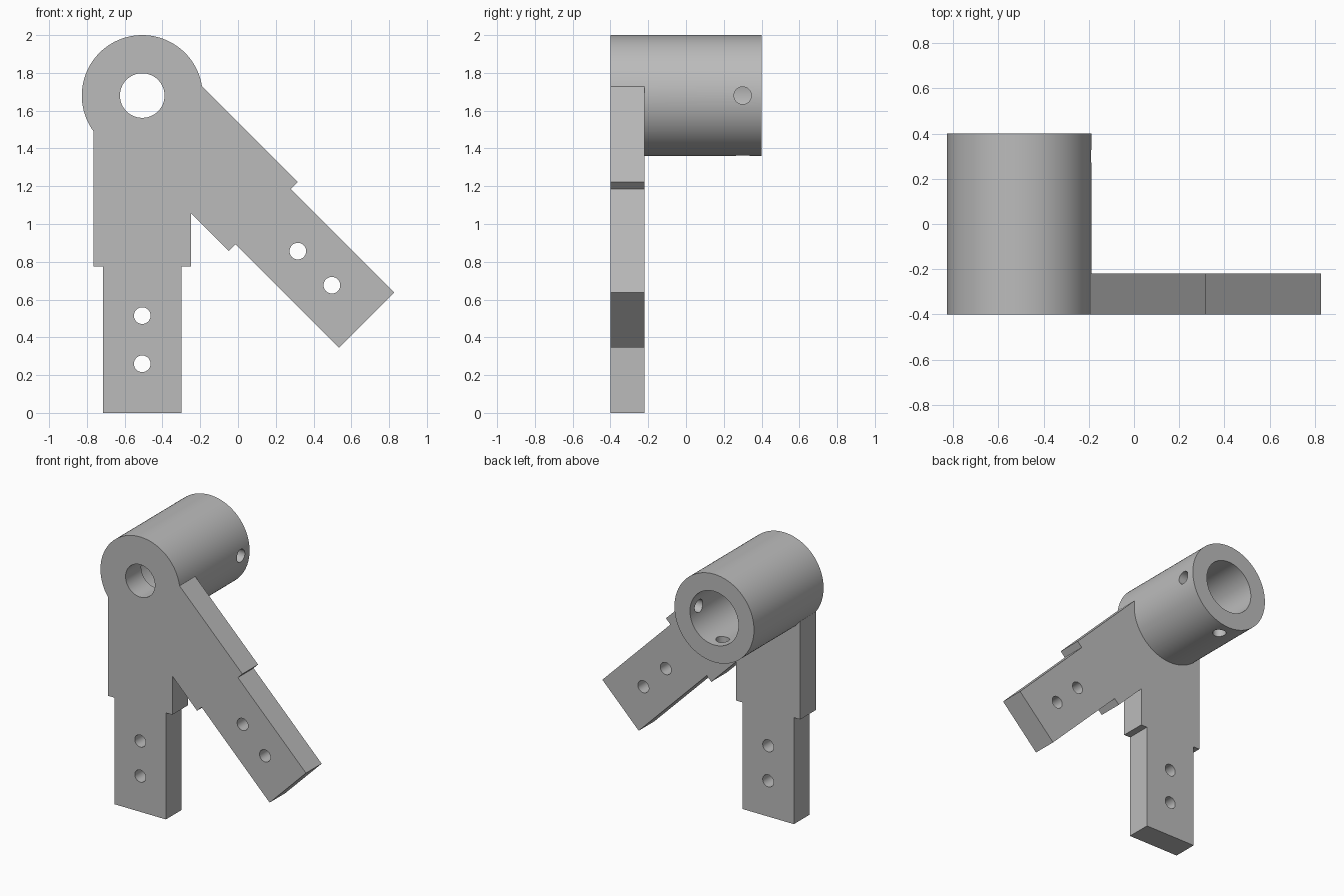
import bpy, bmesh, math
from mathutils import Matrix, Vector

if "Cube" in bpy.data.objects:
    bpy.data.objects.remove(bpy.data.objects["Cube"])

PIVOT = Vector((-0.507, 0, 1.68))      # axis of the sleeve
FRONT, PLATE_BACK, BACK = -0.4, -0.22, 0.4


def make_object(name, bm):
    bmesh.ops.recalc_face_normals(bm, faces=bm.faces)
    mesh = bpy.data.meshes.new(name)
    bm.to_mesh(mesh)
    bm.free()
    obj = bpy.data.objects.new(name, mesh)
    bpy.context.collection.objects.link(obj)
    return obj


def cylinder(name, start, end, radius, segments=48):
    start, end = Vector(start), Vector(end)
    axis = end - start
    turn = axis.to_track_quat('Z', 'Y').to_matrix().to_4x4()
    bm = bmesh.new()
    bmesh.ops.create_cone(bm, cap_ends=True, segments=segments, radius1=radius,
                          radius2=radius, depth=axis.length,
                          matrix=Matrix.Translation((start + end) / 2) @ turn)
    return make_object(name, bm)


def combine(target, other, operation):
    mod = target.modifiers.new(operation.lower(), 'BOOLEAN')
    mod.operation = operation
    mod.solver = 'EXACT'
    mod.object = other
    bpy.context.view_layer.objects.active = target
    bpy.ops.object.modifier_apply(modifier=mod.name)
    bpy.data.objects.remove(other)


def on_leg(angle, across, down):
    """Point on a leg that hangs from the pivot, swung by angle."""
    c, s = math.cos(angle), math.sin(angle)
    return PIVOT + Vector((across * c + down * s, 0, across * s - down * c))


# Sleeve
bracket = cylinder("hinge_bracket", (PIVOT.x, FRONT, PIVOT.z),
                   (PIVOT.x, BACK, PIVOT.z), 0.32, 128)

# Two stepped flat legs, one vertical and one swung out by 45 degrees
half = [(0.258, 0), (0.258, 0.905), (0.207, 0.905), (0.207, 1.68)]
outline = half + [(-a, d) for a, d in reversed(half)]
angles = (0, math.radians(45))
for angle in angles:
    bm = bmesh.new()
    verts = [bm.verts.new(on_leg(angle, a, d) + Vector((0, FRONT, 0)))
             for a, d in outline]
    face = bm.faces.new(verts)
    ext = bmesh.ops.extrude_face_region(bm, geom=[face])
    bmesh.ops.translate(bm, vec=(0, PLATE_BACK - FRONT, 0),
                        verts=[v for v in ext["geom"]
                               if isinstance(v, bmesh.types.BMVert)])
    combine(bracket, make_object("leg", bm), 'UNION')

# Two mounting holes in each leg
for angle in angles:
    for down in (1.165, 1.42):
        p = on_leg(angle, 0, down)
        combine(bracket, cylinder("mount_hole", (p.x, -0.5, p.z),
                                  (p.x, -0.1, p.z), 0.044), 'DIFFERENCE')

# Wide blind bore from the back, narrow hole through the front
for radius, start, end in ((0.195, PLATE_BACK, 0.5), (0.118, -0.5, 0)):
    combine(bracket, cylinder("bore", (PIVOT.x, start, PIVOT.z),
                              (PIVOT.x, end, PIVOT.z), radius, 96), 'DIFFERENCE')

# Set screw holes through the right and the bottom wall of the sleeve
for direction in (Vector((1, 0, 0)), Vector((0, 0, -1))):
    base = PIVOT + Vector((0, 0.3, 0))
    combine(bracket, cylinder("screw_hole", base, base + direction * 0.4, 0.046),
            'DIFFERENCE')

# Finish
grey = bpy.data.materials.new("plain grey")
grey.diffuse_color = (0.5, 0.5, 0.5, 1)
grey.use_nodes = True
grey.node_tree.nodes["Principled BSDF"].inputs["Base Color"].default_value = grey.diffuse_color
bracket.data.materials.clear()
bracket.data.materials.append(grey)
for poly in bracket.data.polygons:
    poly.material_index = 0
bpy.context.view_layer.objects.active = bracket
bracket.select_set(True)
bpy.ops.object.shade_smooth_by_angle(angle=math.radians(30))
